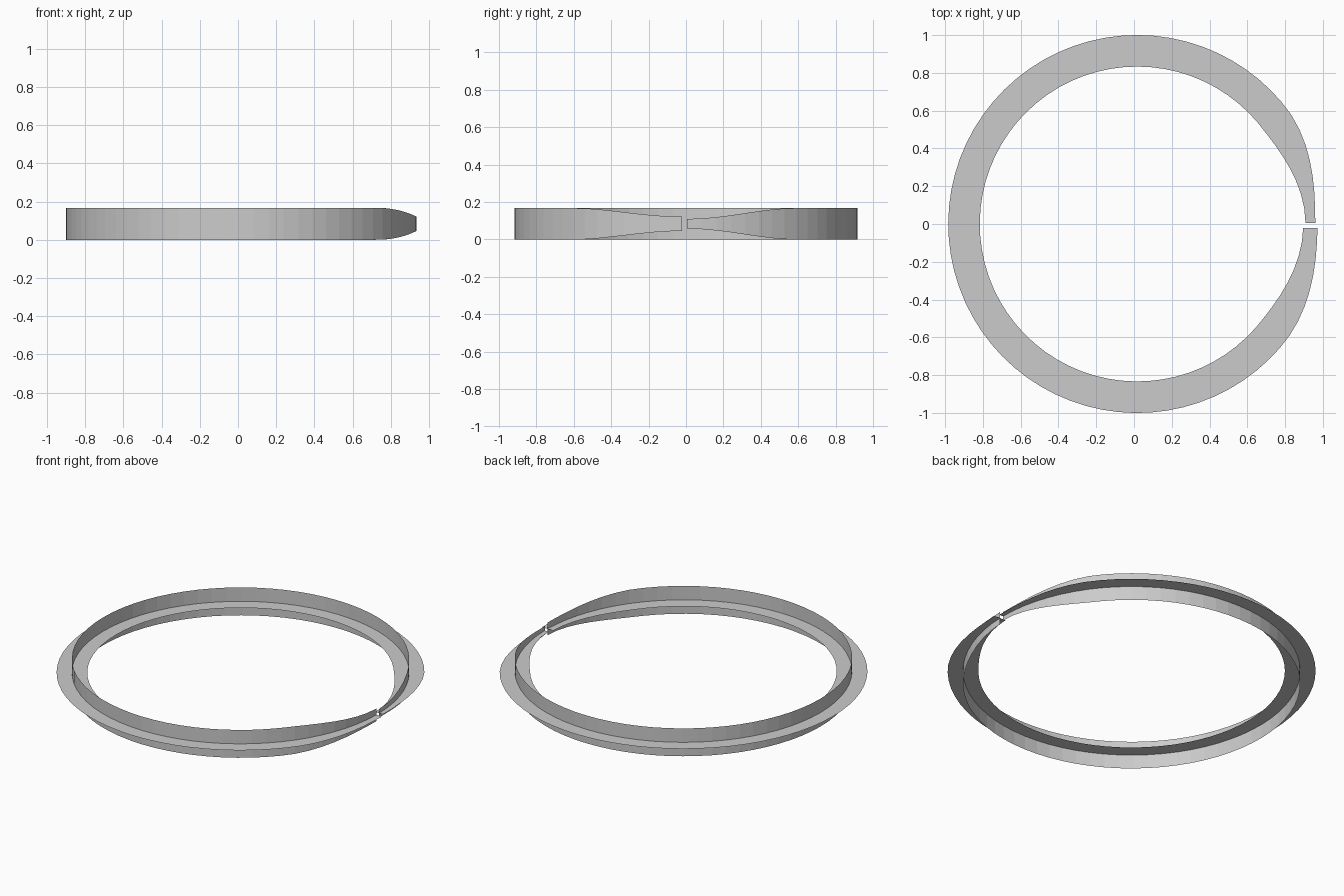
import bpy
import bmesh
from math import cos, sin, radians

if "Cube" in bpy.data.objects:
    bpy.data.objects.remove(bpy.data.objects["Cube"])

# Open ring with a cross-shaped section: two zero-thickness ribbons
# crossing on one circular centreline, both tapering toward the gap at +x.
CX, R, H = 0.017, 0.917, 0.0835
START, END = 0.3, 358.7          # ends of the arc in degrees
TIP_START, TIP_END = 0.026, 0.038
TAPER = 38.0                     # taper length in degrees
SEGMENTS = 72


def smooth(t):
    t = max(0.0, min(1.0, t))
    return t * t * (3 - 2 * t)


def half_width(deg):
    a = TIP_START + (H - TIP_START) * smooth((deg - START) / TAPER)
    b = TIP_END + (H - TIP_END) * smooth((END - deg) / TAPER)
    return min(a, b)


def ribbon(name, radial, vertical):
    bm = bmesh.new()
    previous = None
    for i in range(SEGMENTS + 1):
        deg = START + (END - START) * i / SEGMENTS
        a, w = radians(deg), half_width(deg)
        pair = []
        for s in (-1, 0, 1):
            r = R + s * w * radial
            pair.append(bm.verts.new((CX + r * cos(a), r * sin(a), H + s * w * vertical)))
        if previous:
            for k in (0, 1):
                bm.faces.new((previous[k], previous[k + 1], pair[k + 1], pair[k]))
        previous = pair
    # flat ribbon faces up, upright ribbon faces outward
    for f in bm.faces:
        f.normal_update()
        c = f.calc_center_median()
        facing = f.normal.z if radial else f.normal.x * (c.x - CX) + f.normal.y * c.y
        if facing < 0:
            f.normal_flip()
    mesh = bpy.data.meshes.new(name)
    bm.to_mesh(mesh)
    bm.free()
    obj = bpy.data.objects.new(name, mesh)
    bpy.context.collection.objects.link(obj)
    return obj


# Flat and upright ribbons
ribbon("flat_ribbon", 1, 0)
ribbon("upright_ribbon", 0, 1)
